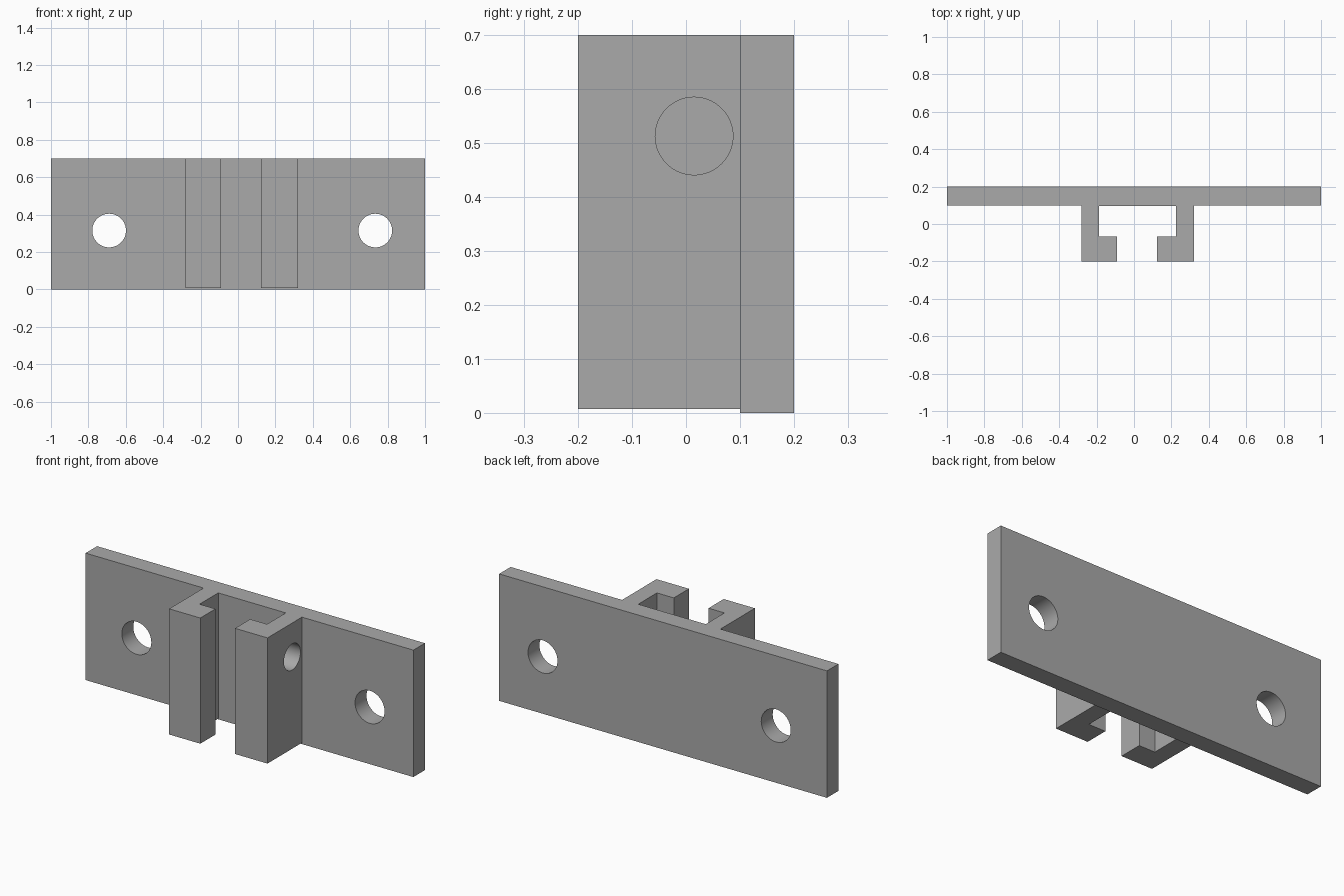
import bpy, bmesh, math
from mathutils import Matrix

if "Cube" in bpy.data.objects:
    bpy.data.objects.remove(bpy.data.objects["Cube"])

grey = bpy.data.materials.new("plain_grey")
grey.diffuse_color = (0.4, 0.4, 0.4, 1)
grey.use_nodes = True
grey.node_tree.nodes["Principled BSDF"].inputs["Base Color"].default_value = grey.diffuse_color


def extrude(name, outline, z0, z1):
    """Closed xy outline extruded from z0 to z1."""
    bm = bmesh.new()
    face = bm.faces.new([bm.verts.new((x, y, z0)) for x, y in outline])
    new = bmesh.ops.extrude_face_region(bm, geom=[face])["geom"]
    for v in new:
        if isinstance(v, bmesh.types.BMVert):
            v.co.z = z1
    bmesh.ops.recalc_face_normals(bm, faces=bm.faces)
    return finish(name, bm)


def rod(name, center, radius, length, axis):
    """Cylinder used for drilling a hole."""
    bm = bmesh.new()
    rot = Matrix.Rotation(math.pi / 2, 4, "X" if axis == "y" else "Y")
    bmesh.ops.create_cone(bm, cap_ends=True, segments=64, radius1=radius,
                          radius2=radius, depth=length,
                          matrix=Matrix.Translation(center) @ rot)
    return finish(name, bm)


def finish(name, bm):
    mesh = bpy.data.meshes.new(name)
    bm.to_mesh(mesh)
    bm.free()
    mesh.materials.append(grey)
    obj = bpy.data.objects.new(name, mesh)
    bpy.context.collection.objects.link(obj)
    return obj


def combine(target, tool, operation):
    mod = target.modifiers.new(tool.name, "BOOLEAN")
    mod.object, mod.operation, mod.solver = tool, operation, "EXACT"
    bpy.context.view_layer.objects.active = target
    bpy.ops.object.modifier_apply(modifier=mod.name)
    bpy.data.objects.remove(tool)


# Mounting plate
bracket = extrude("bracket", [(-1, 0.1), (1, 0.1), (1, 0.2), (-1, 0.2)], 0, 0.7)

# Slotted channel with two inward lips
channel = extrude("channel", [
    (-0.28, 0.15), (-0.28, -0.2), (-0.09, -0.2), (-0.09, -0.068),
    (-0.187, -0.068), (-0.187, 0.095), (0.225, 0.095), (0.225, -0.068),
    (0.122, -0.068), (0.122, -0.2), (0.32, -0.2), (0.32, 0.15)], 0.007, 0.7)
combine(bracket, channel, "UNION")

# Two screw holes in the plate, one in the right channel wall
for x in (-0.689, 0.734):
    combine(bracket, rod("screw_hole", (x, 0.15, 0.315), 0.09, 0.3, "y"), "DIFFERENCE")
combine(bracket, rod("side_hole", (0.275, 0.015, 0.513), 0.072, 0.2, "x"), "DIFFERENCE")

# Smooth hole walls, sharp edges elsewhere
bracket.select_set(True)
bpy.context.view_layer.objects.active = bracket
bpy.ops.object.shade_smooth_by_angle(angle=math.radians(30))
